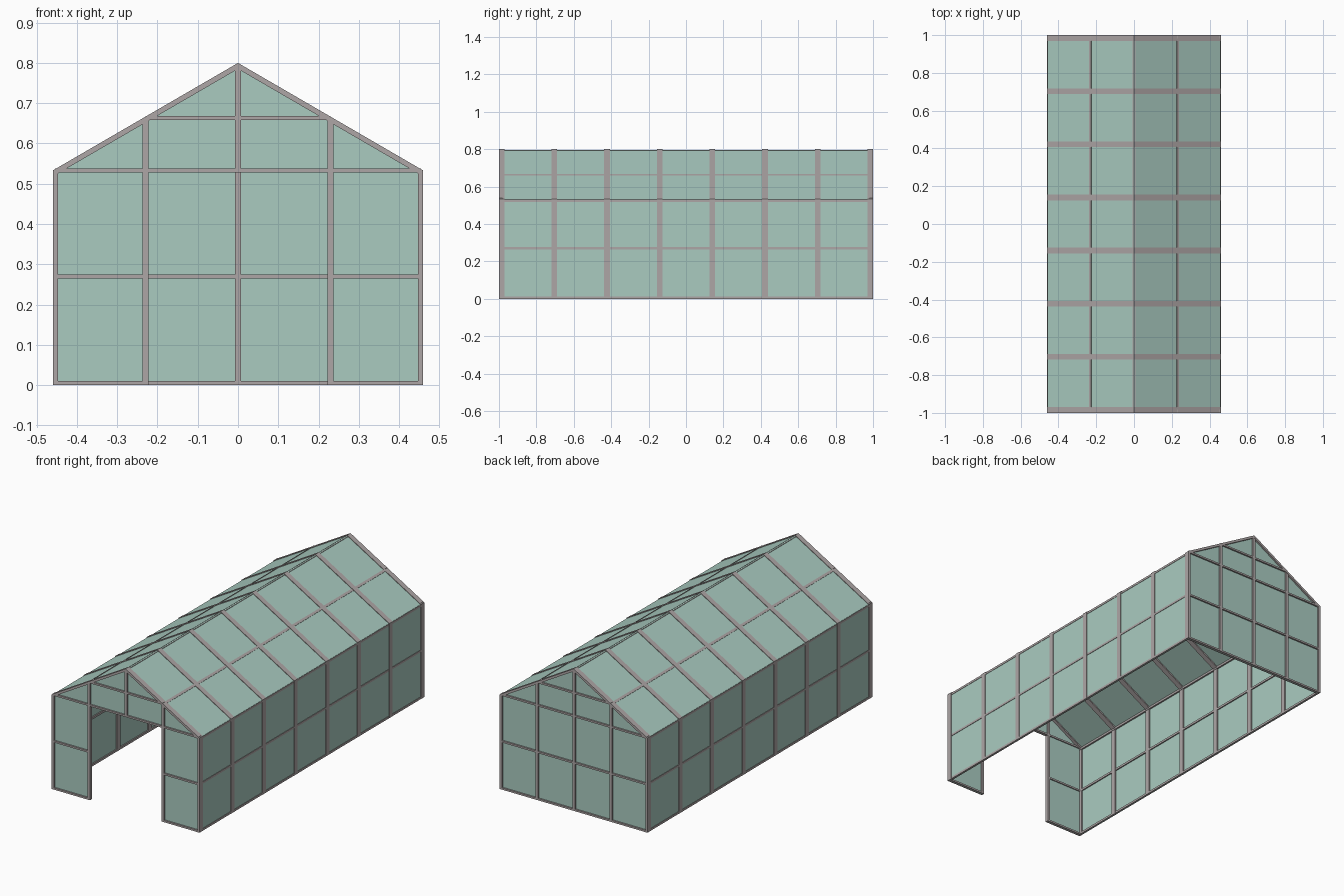
import bpy, bmesh, math
from mathutils import Matrix, Vector

if "Cube" in bpy.data.objects:
    bpy.data.objects.remove(bpy.data.objects["Cube"])

W, L, EAVE, RIDGE = 0.46, 1.0, 0.533, 0.80
SLOPE = (RIDGE - EAVE) / W
ANG = math.atan(SLOPE)
DOOR = 0.23

glass = bpy.data.materials.new("glass")
glass.diffuse_color = (0.40, 0.60, 0.53, 1)
glass.use_nodes = True
glass.node_tree.nodes["Principled BSDF"].inputs["Base Color"].default_value = glass.diffuse_color
metal = bpy.data.materials.new("metal")
metal.diffuse_color = (0.42, 0.38, 0.38, 1)
metal.use_nodes = True
metal.node_tree.nodes["Principled BSDF"].inputs["Base Color"].default_value = metal.diffuse_color


def finish(name, bm, mat):
    bmesh.ops.recalc_face_normals(bm, faces=bm.faces)
    me = bpy.data.meshes.new(name)
    bm.to_mesh(me)
    bm.free()
    ob = bpy.data.objects.new(name, me)
    bpy.context.collection.objects.link(ob)
    me.materials.append(mat)
    return ob


def box(name, centre, size, roll=0.0):
    bm = bmesh.new()
    m = Matrix.Translation(centre) @ Matrix.Rotation(roll, 4, 'Y') @ Matrix.Diagonal((*size, 1))
    bmesh.ops.create_cube(bm, size=1, matrix=m)
    return finish(name, bm, metal)


def outline(inset):
    # house outline moved inwards by an even distance
    e, top = W - inset, RIDGE - inset / math.cos(ANG)
    z = top - SLOPE * e
    return [(-e, 0), (-e, z), (0, top), (e, z), (e, 0)]


def extrude_y(name, polys, y0, y1, mat):
    bm = bmesh.new()
    for pts in polys:
        f = bm.faces.new([bm.verts.new((x, y0, z)) for x, z in pts])
        r = bmesh.ops.extrude_face_region(bm, geom=[f])
        vs = [g for g in r['geom'] if isinstance(g, bmesh.types.BMVert)]
        bmesh.ops.translate(bm, verts=vs, vec=(0, y1 - y0, 0))
        # keep the starting cap so the slab is closed
        if not f.is_valid:
            bm.faces.new([v for v in bm.verts if abs(v.co.y - y0) < 1e-6])
    return finish(name, bm, mat)


def arch(name, outer, inner, y0, y1, mat):
    extrude_y(name, [outline(outer) + outline(inner)[::-1]], y0, y1, mat)


# Glazing of the side walls and roof
arch("side_and_roof_glass", 0.003, 0.006, -L + 0.01, L - 0.01, glass)

# Portal ribs running up the walls and over the roof
for i in range(8):
    y = -0.985 + i * 1.97 / 7
    arch(f"rib_{i + 1}", 0.0, 0.013, y - 0.015, y + 0.015, metal)

# Lengthwise rails, both sides
for s, side in ((-1, "left"), (1, "right")):
    for z, n in ((0.006, "sill"), (0.27, "middle")):
        box(f"{side}_{n}_rail", (s * (W - 0.0065), 0, z), (0.012, 1.97, 0.012))
    box(f"{side}_eave_rail", (s * (W - 0.008), 0, EAVE - 0.009), (0.014, 1.97, 0.012))
    x = s * DOOR
    box(f"{side}_purlin", (x, 0, RIDGE - SLOPE * DOOR - 0.0078), (0.014, 1.97, 0.012), s * ANG)
box("ridge_beam", (0, 0, RIDGE - 0.0125), (0.014, 1.97, 0.014))

# Gable glazing: full at the back, with a doorway at the front
shape = outline(0.004)
extrude_y("back_glass", [shape], L - 0.013, L - 0.010, glass)
doorway = [(DOOR, 0), (DOOR, EAVE), (-DOOR, EAVE), (-DOOR, 0)]
extrude_y("front_glass", [shape + doorway], -L + 0.010, -L + 0.013, glass)

# Gable framing
COLLAR = RIDGE - SLOPE * DOOR
for s, end in ((-1, "front"), (1, "back")):
    y, d = s * (L - 0.010), 0.018

    def across(n, x0, x1, z, h=0.010):
        box(f"{end}_{n}", ((x0 + x1) / 2, y, z), (x1 - x0, d, h))

    def upright(n, x, z0, z1):
        box(f"{end}_{n}", (x, y, (z0 + z1) / 2), (0.015, d, z1 - z0))

    across("tie_bar", -W + 0.005, W - 0.005, EAVE)
    across("collar_bar", -DOOR, DOOR, COLLAR - 0.003)
    upright("left_post", -DOOR, 0, COLLAR - 0.006)
    upright("right_post", DOOR, 0, COLLAR - 0.006)
    upright("king_post", 0, 0 if s > 0 else EAVE, RIDGE - 0.008)
    spans = [(-W, W)] if s > 0 else [(-W, -DOOR), (DOOR, W)]
    for i, (a, b) in enumerate(spans):
        across(f"sill_{i + 1}", a, b, 0.005)
        across(f"middle_bar_{i + 1}", a, b, 0.27)
